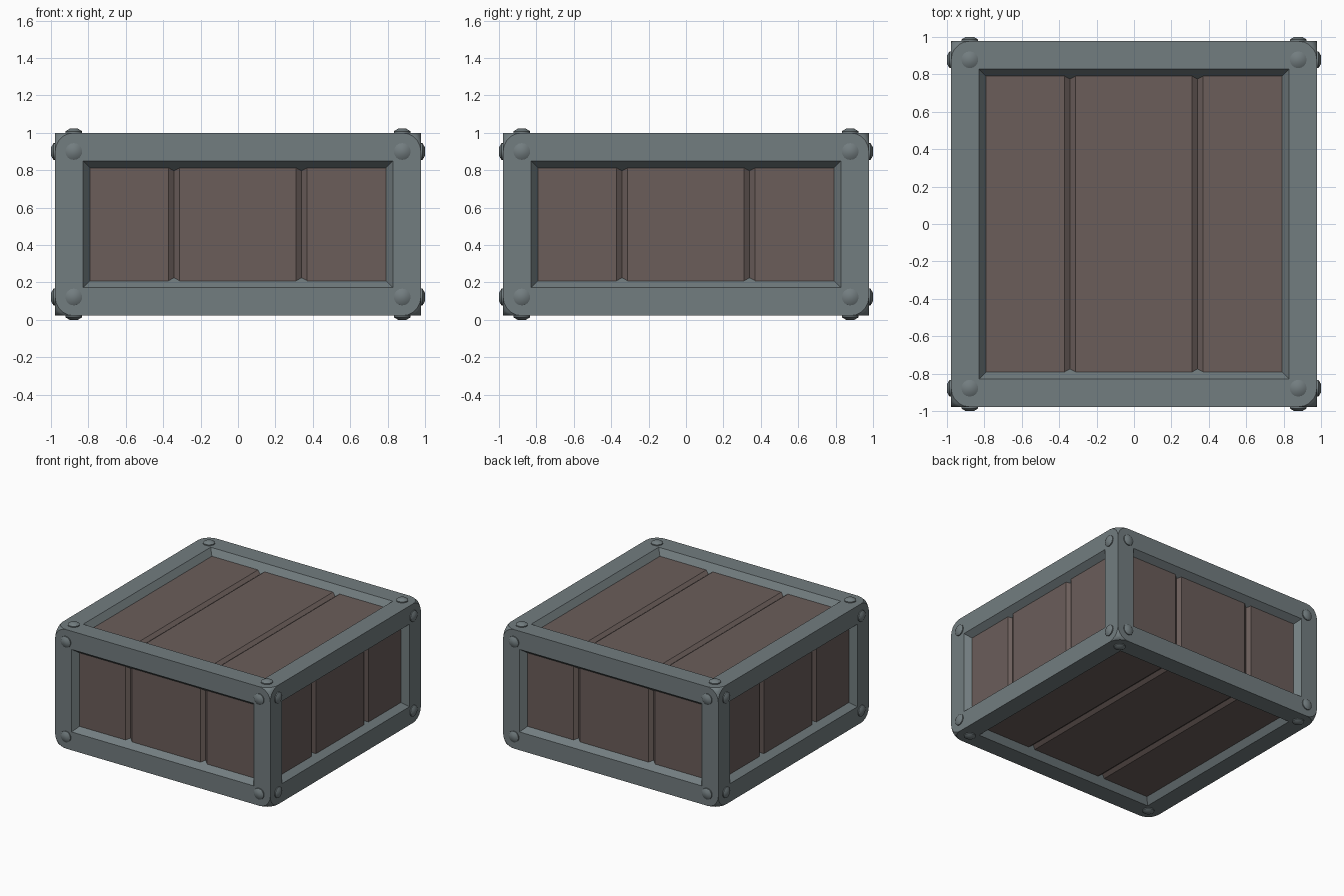
import bpy, bmesh
from mathutils import Matrix, Vector

if "Cube" in bpy.data.objects:
    bpy.data.objects.remove(bpy.data.objects["Cube"])

H = 0.978            # half width of the frame
HZ = 0.489           # half height of the frame
CZ = 0.511           # centre height
RECESS = 0.05        # depth of the plank surface below the frame
TAPER = 0.74         # inward slope of the opening per unit depth


def material(name, rgb):
    m = bpy.data.materials.new(name)
    m.diffuse_color = (*rgb, 1)
    m.use_nodes = True
    m.node_tree.nodes["Principled BSDF"].inputs["Base Color"].default_value = m.diffuse_color
    return m


metal = material("metal", (0.17, 0.205, 0.215))
wood = material("wood", (0.145, 0.11, 0.102))


def to_object(bm, name, mat=None):
    bmesh.ops.recalc_face_normals(bm, faces=bm.faces)
    me = bpy.data.meshes.new(name)
    bm.to_mesh(me)
    bm.free()
    ob = bpy.data.objects.new(name, me)
    bpy.context.collection.objects.link(ob)
    if mat:
        me.materials.append(mat)
    return ob


def select(ob):
    bpy.ops.object.select_all(action='DESELECT')
    ob.select_set(True)
    bpy.context.view_layer.objects.active = ob


def side(u, v, n, half_n, half_v):
    """Local frame on one side of the box: u across, v along planks, n outward."""
    u, v, n = Vector(u), Vector(v), Vector(n)
    m = Matrix((u, v, n)).transposed().to_4x4()
    m.translation = Vector((0, 0, CZ)) + n * half_n
    return m, half_v


SIDES = {
    "front": side((1, 0, 0), (0, 0, 1), (0, -1, 0), H, HZ),
    "back": side((-1, 0, 0), (0, 0, 1), (0, 1, 0), H, HZ),
    "right": side((0, 1, 0), (0, 0, 1), (1, 0, 0), H, HZ),
    "left": side((0, -1, 0), (0, 0, 1), (-1, 0, 0), H, HZ),
    "top": side((1, 0, 0), (0, 1, 0), (0, 0, 1), HZ, H),
    "bottom": side((-1, 0, 0), (0, 1, 0), (0, 0, -1), HZ, H),
}


def loft(bm, rings):
    """Join rings of equal length with quads and cap both ends."""
    vs = [[bm.verts.new(p) for p in r] for r in rings]
    k = len(vs[0])
    for a, b in zip(vs, vs[1:]):
        for i in range(k):
            j = (i + 1) % k
            bm.faces.new((a[i], a[j], b[j], b[i]))
    bm.faces.new(vs[0][::-1])
    bm.faces.new(vs[-1])


# Frame: box with rounded corners
bm = bmesh.new()
bmesh.ops.create_cube(bm, size=2, matrix=Matrix.Translation((0, 0, CZ)) @ Matrix.Diagonal((H, H, HZ, 1)))
bmesh.ops.bevel(bm, geom=bm.verts[:], offset=0.1, offset_type='OFFSET', segments=5,
                profile=0.5, affect='VERTICES')
frame = to_object(bm, "frame", metal)

# Sloped openings cut into all six sides
bm = bmesh.new()
for m, hv in SIDES.values():
    rings = []
    for d in (-0.02, 0.085):
        a, b = H - 0.15 - d * TAPER, hv - 0.15 - d * TAPER
        rings.append([m @ Vector((x, y, -d)) for x, y in ((-a, -b), (a, -b), (a, b), (-a, b))])
    loft(bm, rings)
cutter = to_object(bm, "opening_cutter")
cutter.hide_render = True
cut = frame.modifiers.new("openings", 'BOOLEAN')
cut.operation = 'DIFFERENCE'
cut.solver = 'EXACT'
cut.object = cutter
select(frame)
bpy.ops.object.modifier_apply(modifier=cut.name)
bpy.data.objects.remove(cutter)
bpy.ops.object.shade_smooth_by_angle(angle=0.6)
wn = frame.modifiers.new("flat_sides", 'WEIGHTED_NORMAL')
wn.keep_sharp = True

# Plank panels with V grooves
profile = [(-0.82, -0.1), (-0.82, -RECESS)]
for g in (-0.342, 0.34):
    profile += [(g - 0.03, -RECESS), (g, -RECESS - 0.022), (g + 0.03, -RECESS)]
profile += [(0.82, -RECESS), (0.82, -0.1)]
for name, (m, hv) in SIDES.items():
    bm = bmesh.new()
    e = hv - 0.158
    loft(bm, [[m @ Vector((u, v, n)) for u, n in profile] for v in (-e, e)])
    to_object(bm, name + "_planks", wood)

# Domed rivets in the four corners of every side
for name, (m, hv) in SIDES.items():
    bm = bmesh.new()
    for su in (-1, 1):
        for sv in (-1, 1):
            at = m @ Matrix.Translation((su * (H - 0.1), sv * (hv - 0.1), 0))
            for r1, r2, z0, z1 in ((0.045, 0.045, -0.02, 0.008), (0.045, 0.022, 0.008, 0.022)):
                bmesh.ops.create_cone(bm, cap_ends=True, segments=16, radius1=r1, radius2=r2,
                                      depth=z1 - z0,
                                      matrix=at @ Matrix.Translation((0, 0, (z0 + z1) / 2)))
    rivets = to_object(bm, name + "_rivets", metal)
    select(rivets)
    bpy.ops.object.shade_smooth_by_angle(angle=0.6)
